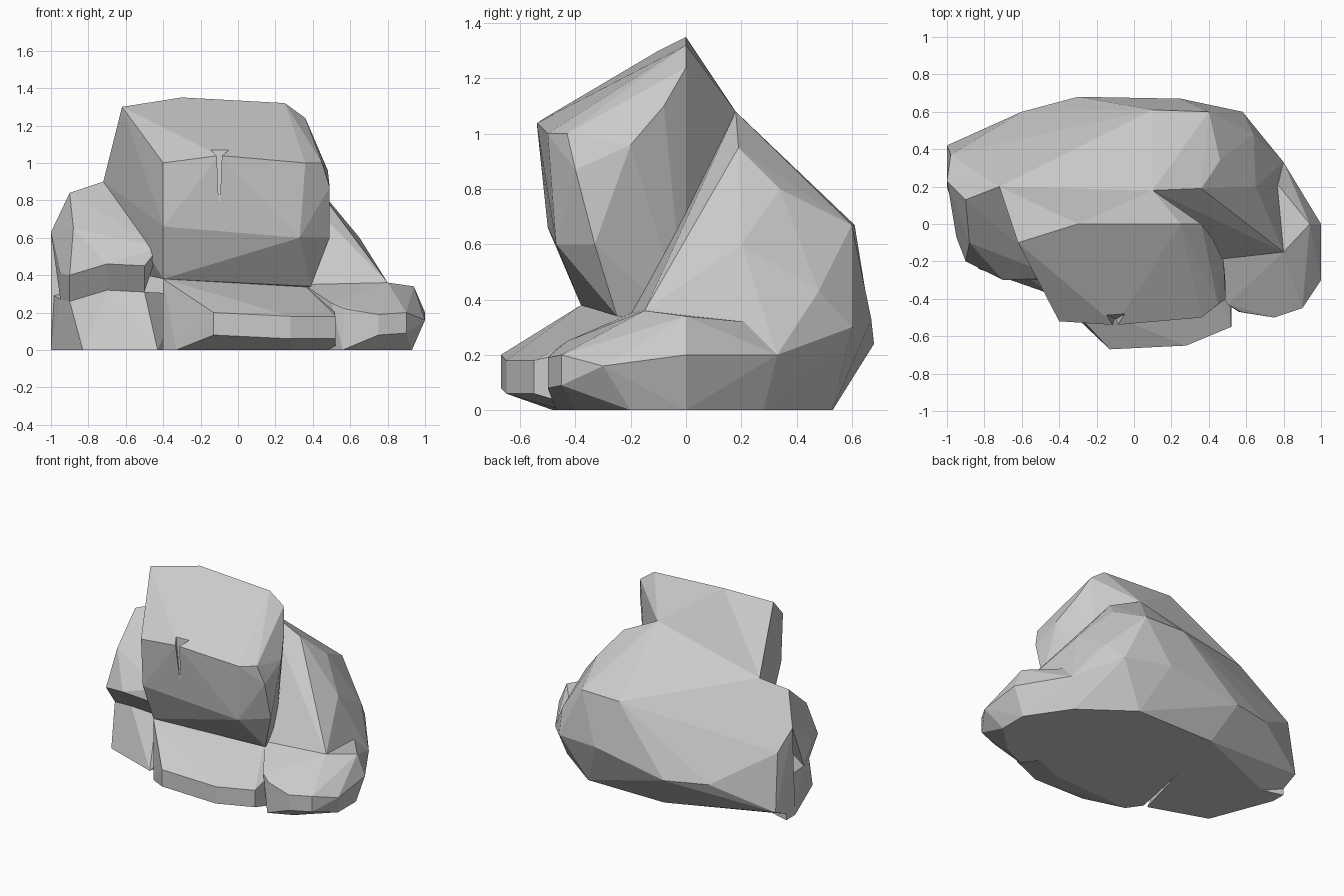
import bpy
import bmesh
import math
from mathutils import Vector

default_cube = bpy.data.objects.get("Cube")
if default_cube:
    bpy.data.objects.remove(default_cube, do_unlink=True)

# One plain stone colour
stone = bpy.data.materials.new("grey_stone")
stone.use_nodes = True
stone_colour = (.6, .6, .6, 1)
stone.diffuse_color = stone_colour
stone.node_tree.nodes["Principled BSDF"].inputs["Base Color"].default_value = stone_colour


def shifted(corners, forward, down):
    """Copy corners towards the front and downwards."""
    return [Vector(corner) - Vector((0, forward, down)) for corner in corners]


def grounded(corners, setback=0):
    """Drop corners to the ground and set them back."""
    return [Vector((x, y + setback, 0)) for x, y, z in corners]


def faceted_chunk(name, corners):
    """Wrap a set of corners in flat facets and merge the nearly coplanar ones."""
    bm = bmesh.new()
    for corner in corners:
        bm.verts.new(corner)
    bmesh.ops.convex_hull(bm, input=bm.verts[:])
    inner_corners = [vertex for vertex in bm.verts if not vertex.link_faces]
    bmesh.ops.delete(bm, geom=inner_corners, context="VERTS")
    bmesh.ops.dissolve_limit(bm, angle_limit=math.radians(3),
                             verts=bm.verts[:], edges=bm.edges[:])
    bmesh.ops.recalc_face_normals(bm, faces=bm.faces[:])
    mesh = bpy.data.meshes.new(name)
    bm.to_mesh(mesh)
    bm.free()
    mesh.materials.append(stone)
    chunk = bpy.data.objects.new(name, mesh)
    bpy.context.collection.objects.link(chunk)
    return chunk


# Corners where neighbouring chunks meet
head_back_left = (.1, .18, 1.08)
head_back_right = (-.72, .2, .9)
shoulder_side = (-1, .23, .63)
wall_foot = (.35, -.2, .35)
foot_top = (.8, -.15, .36)
flank_low = (.8, .33, .2)
right_heel = (-1, .2, 0)
left_heel = (.74, .28, 0)

# Broad sloping mass at the back, widest along a low rim
back_rim = [(-1, .42, .1), (-.6, .6, .26), (-.3, .68, .24), (.25, .67, .33),
            (.58, .6, .3), flank_low]
back_slope = [(.36, .19, .95), (.06, .35, .9), (.46, .34, .8), (.4, .6, .67),
              (.1, .61, .67), (-.98, .37, .5), (.65, .2, .6), (.64, .48, .43)]
back_base = [right_heel, (-.2, .53, 0), (.4, .53, 0), left_heel]
faceted_chunk("back_mass", back_rim + back_slope + back_base + grounded([foot_top])
              + [head_back_left, head_back_right, shoulder_side, wall_foot, foot_top])

# Tall block leaning forward over the ledge
ridge = [(-.62, -.1, 1.3), (-.3, 0, 1.35), (.25, 0, 1.32), (.36, 0, 1.24)]
brow = [(-.4, -.52, 1), (-.1, -.54, 1.04), (.36, -.5, 1), (.45, -.43, 1)]
cheek = [(.42, -.08, 1.1), (.48, -.2, .96), (.49, -.4, .87), (.49, -.33, .6)]
jaw = [(-.4, -.5, .66), (.33, -.47, .6), (-.4, -.38, .38), (.39, -.25, .34)]
hidden_root = [(-.5, .1, .4), (.3, 0, .3)]
head = faceted_chunk("leaning_head", ridge + brow + cheek + jaw + hidden_root
                     + [head_back_left, head_back_right])

# Narrow wedge chipped out of the head's front
bpy.ops.mesh.primitive_cone_add(vertices=3, radius1=.06, depth=.3,
                                location=(-.1, -.51, .92), rotation=(math.pi, 0, 0))
chip = bpy.context.object
chip.name = "chip_cutter"
chip.hide_render = True
chip.hide_viewport = True
cut = head.modifiers.new("chip", "BOOLEAN")
cut.operation = "DIFFERENCE"
cut.solver = "EXACT"
cut.object = chip

# Shoulder with an overhanging lip, above a recessed lower block
lip = [(-.95, -.07, .41), (-.9, -.2, .4), (-.7, -.3, .46), (-.5, -.3, .45)]
recess = shifted(lip, -.1, .14)
shoulder_crest = [(-.9, .13, .84), (-.88, -.1, .65), (-.42, -.28, .55)]
faceted_chunk("right_shoulder", lip + recess + shoulder_crest
              + [head_back_right, shoulder_side])
block_back = [(-1, .3, .3), (-.3, .1, .3)]
block_base = [right_heel, (-.83, -.24, 0), (-.43, -.38, 0)]
faceted_chunk("right_lower_block", recess + block_base + block_back
              + grounded(block_back))

# Front ledge with its undercut edge
ledge_rim = [(-.13, -.67, .2), (.05, -.63, .2), (.28, -.65, .18), (.52, -.55, .18)]
ledge_back = [(-.4, -.38, .38), (-.3, .1, .35), (.5, 0, .3)]
faceted_chunk("front_ledge", ledge_rim + shifted(ledge_rim, 0, .12) + ledge_back
              + grounded(ledge_rim, .2) + grounded(ledge_back)
              + [wall_foot, (-.33, -.48, 0)])

# Low rounded foot beside the ledge, running back along the flank
foot_rim = [(.5, -.43, .25), (.57, -.47, .22), (.75, -.5, .19), (.9, -.45, .2),
            (1, -.3, .16), (1, 0, .2)]
foot_crest = [wall_foot, foot_top, (.94, 0, .34), (.77, .21, .32), flank_low]
foot_base = [(.56, -.47, 0), (.72, -.4, 0), (.93, -.2, 0), (.93, 0, 0), left_heel]
faceted_chunk("left_foot", foot_rim + shifted(foot_rim[2:4], 0, .11) + foot_crest
              + foot_base + grounded([wall_foot]))
